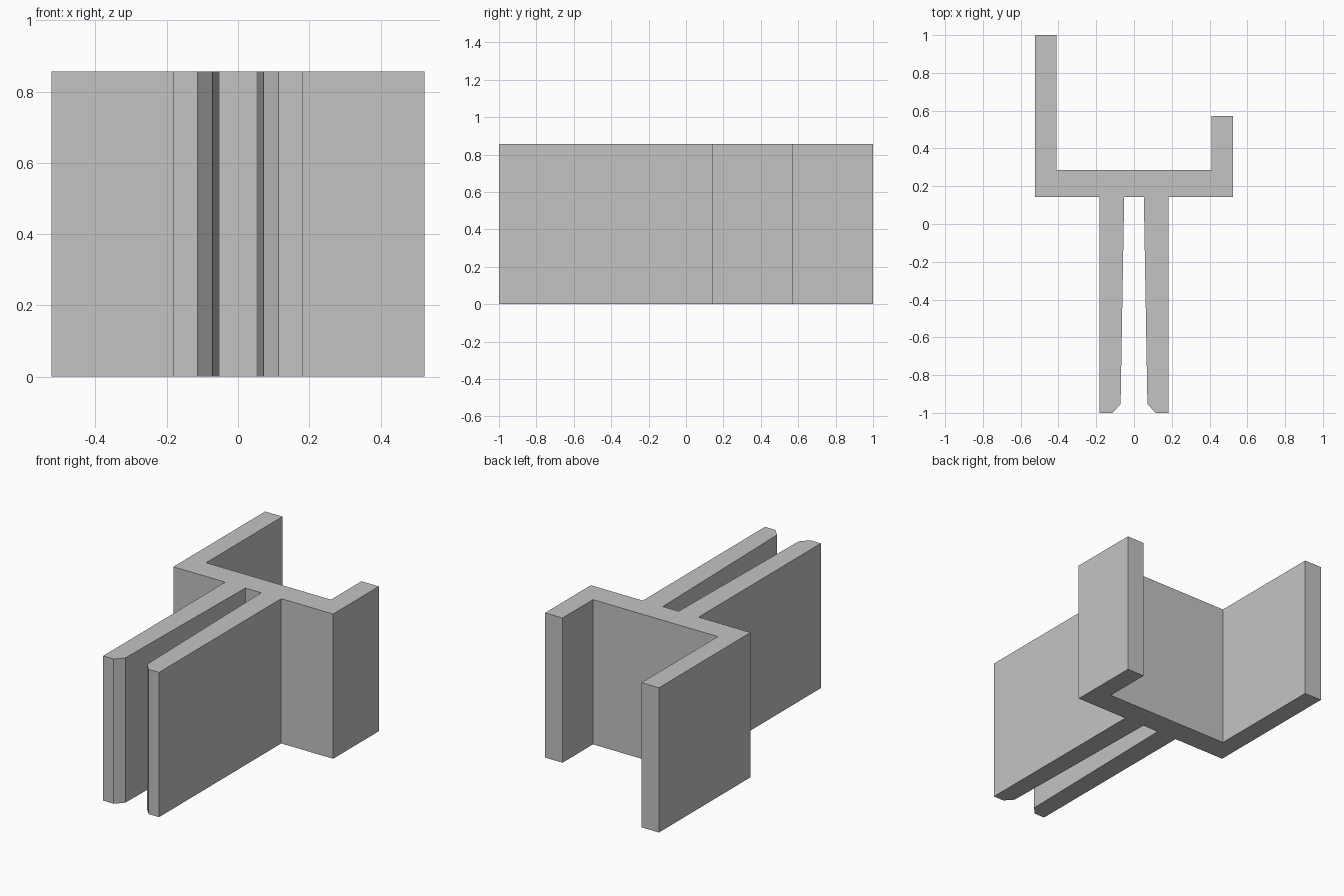
import bpy
import bmesh

HEIGHT = 0.857

# Remove the default cube
cube = bpy.data.objects.get("Cube")
if cube:
    bpy.data.objects.remove(cube, do_unlink=True)

# Single plain grey material
grey = bpy.data.materials.new("plain_grey")
grey.use_nodes = True
colour = (0.55, 0.55, 0.55, 1.0)
grey.diffuse_color = colour
grey.node_tree.nodes["Principled BSDF"].inputs["Base Color"].default_value = colour


def half_outline(arm_end):
    """Outline of the +x half, from the slot bottom round to the channel floor."""
    return [
        (0.052, 0.143),                                   # slot bottom
        (0.071, -0.953), (0.114, -1.0), (0.183, -1.0),    # chamfered prong
        (0.183, 0.143), (0.523, 0.143),                   # underside of web
        (0.523, arm_end), (0.409, arm_end),               # arm tip
        (0.409, 0.286),                                   # channel floor
    ]


# Extruded bracket: short arm on the left, tall arm on the right
left_side = half_outline(0.571)
right_side = [(-x, y) for x, y in reversed(half_outline(1.0))]

bm = bmesh.new()
base = bm.faces.new([bm.verts.new((x, y, 0)) for x, y in left_side + right_side])
top = bmesh.ops.extrude_face_region(bm, geom=[base], use_keep_orig=True)
top_verts = [g for g in top["geom"] if isinstance(g, bmesh.types.BMVert)]
bmesh.ops.translate(bm, verts=top_verts, vec=(0, 0, HEIGHT))
bmesh.ops.recalc_face_normals(bm, faces=bm.faces)

mesh = bpy.data.meshes.new("clip_bracket")
bm.to_mesh(mesh)
bm.free()
mesh.materials.append(grey)
bracket = bpy.data.objects.new("clip_bracket", mesh)
bpy.context.collection.objects.link(bracket)
